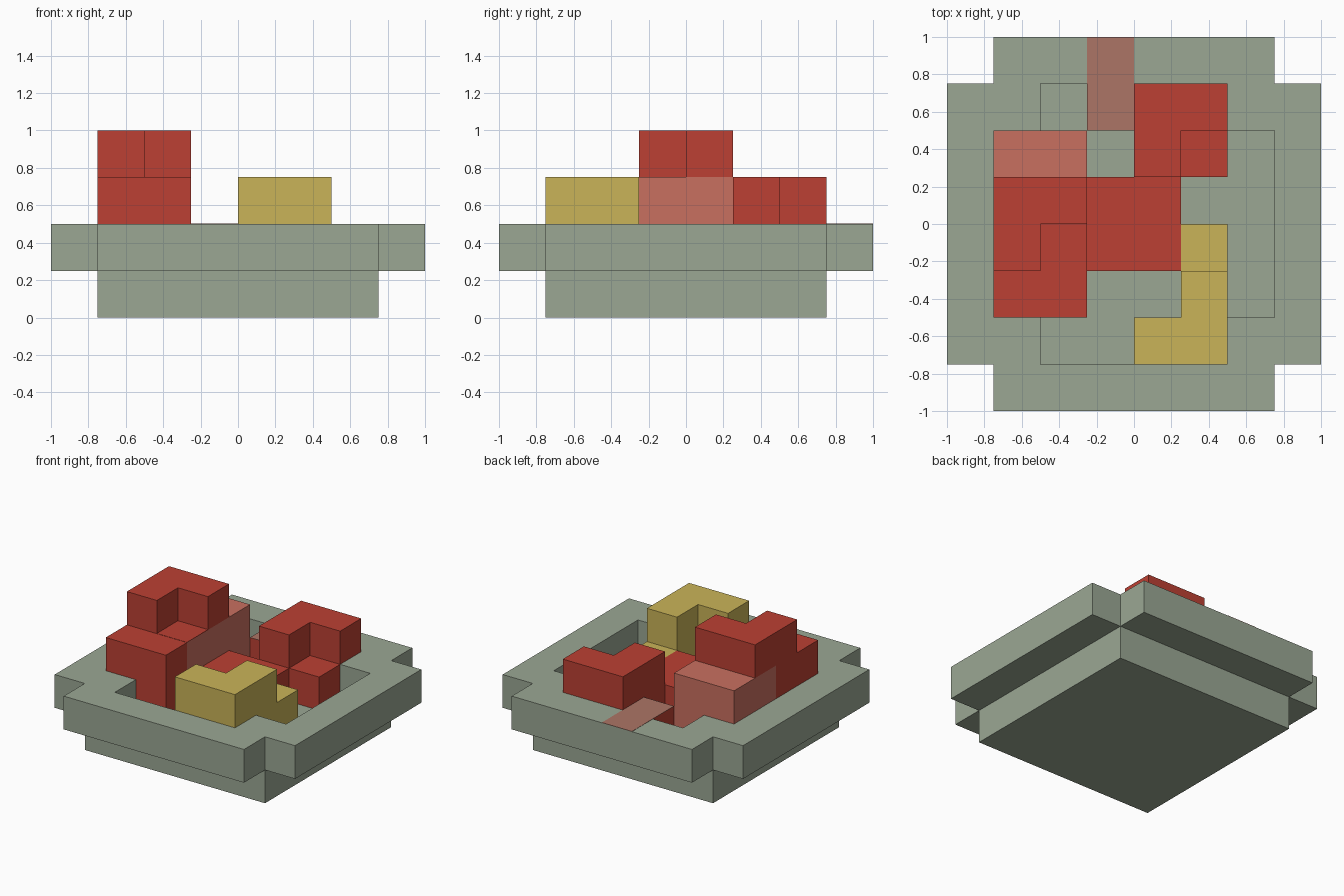
import bpy, bmesh
from mathutils import Vector

if "Cube" in bpy.data.objects:
    bpy.data.objects.remove(bpy.data.objects["Cube"])

U = 0.25  # size of one building cell


def material(name, rgb):
    m = bpy.data.materials.new(name)
    lin = [((c / 255 + 0.055) / 1.055) ** 2.4 for c in rgb]
    m.diffuse_color = (*lin, 1)
    m.use_nodes = True
    m.node_tree.nodes["Principled BSDF"].inputs["Base Color"].default_value = m.diffuse_color
    return m


GREY = material("sage grey", (155, 167, 148))
RED = material("red", (188, 64, 51))
YELLOW = material("yellow", (202, 180, 88))
PINK = material("pale red", (201, 112, 96))
BROWN = material("dull red brown", (172, 117, 102))


def cells(x0, x1, y0, y1, z0, z1):
    """All grid cells in a box given in cell units."""
    return {(x, y, z) for x in range(x0, x1) for y in range(y0, y1) for z in range(z0, z1)}


def block(name, filled, mat):
    """Outer skin of a set of cells, with flat areas merged."""
    bm = bmesh.new()
    for c in filled:
        for axis in range(3):
            for side in (0, 1):
                n = list(c)
                n[axis] += 2 * side - 1
                if tuple(n) in filled:
                    continue
                a, b = (axis + 1) % 3, (axis + 2) % 3
                corners = []
                for p, q in ((0, 0), (1, 0), (1, 1), (0, 1)):
                    v = Vector(c)
                    v[axis] += side
                    v[a] += p
                    v[b] += q
                    corners.append(bm.verts.new(v * U))
                bm.faces.new(corners if side else corners[::-1])
    bmesh.ops.remove_doubles(bm, verts=bm.verts[:], dist=1e-4)
    bmesh.ops.dissolve_limit(bm, angle_limit=0.01, verts=bm.verts[:], edges=bm.edges[:])
    mesh = bpy.data.meshes.new(name)
    bm.to_mesh(mesh)
    bm.free()
    mesh.materials.append(mat)
    obj = bpy.data.objects.new(name, mesh)
    bpy.context.collection.objects.link(obj)
    return obj


def plate(name, x0, x1, y0, y1, z, mat, t=0.004):
    """Thin painted plate on a top face, in cell units."""
    bpy.ops.mesh.primitive_cube_add(
        size=1, location=((x0 + x1) / 2 * U, (y0 + y1) / 2 * U, z * U))
    o = bpy.context.object
    o.name = name
    o.scale = ((x1 - x0) * U, (y1 - y0) * U, t)
    o.data.materials.append(mat)


# Tray: square foot, wider notched rim, notched recess
rim = cells(-4, 4, -3, 3, 1, 2) | cells(-3, 3, -4, 4, 1, 2)
recess = cells(-3, 3, -2, 2, 1, 2) | cells(-2, 2, -3, 3, 1, 2)
block("tray", cells(-3, 3, -3, 3, 0, 1) | (rim - recess), GREY)

# Tall stack on the left: pale rear part, red remainder, L-shaped top
pale = cells(-3, -1, 0, 2, 1, 3) | cells(-2, -1, -1, 0, 2, 3)
stack = cells(-3, -1, -2, 2, 1, 3) - pale
stack |= cells(-3, -1, -1, 1, 3, 4) - {(-2, -1, 3)}
block("left_stack_rear", pale, PINK)
block("left_stack", stack, RED)
plate("stack_notch_floor", -2, -1, -1, 0, 3, RED)

# Low red block in the middle
block("middle_block", cells(-1, 1, -1, 1, 1, 2), RED)

# Red corner block at the back right, its front corner one step lower
block("back_block", cells(0, 2, 1, 3, 1, 3) - {(1, 1, 2)}, RED)

# Yellow corner block at the front right with a low step behind
yellow = (cells(0, 2, -3, -1, 1, 3) - cells(0, 1, -2, -1, 1, 3)) | {(1, -1, 1)}
block("front_block", yellow, YELLOW)

# Strip running over the back rim
block("strip_end", cells(-1, 0, 2, 3, 1, 2), RED)
plate("rim_strip", -1, 0, 2, 4, 2, BROWN)
